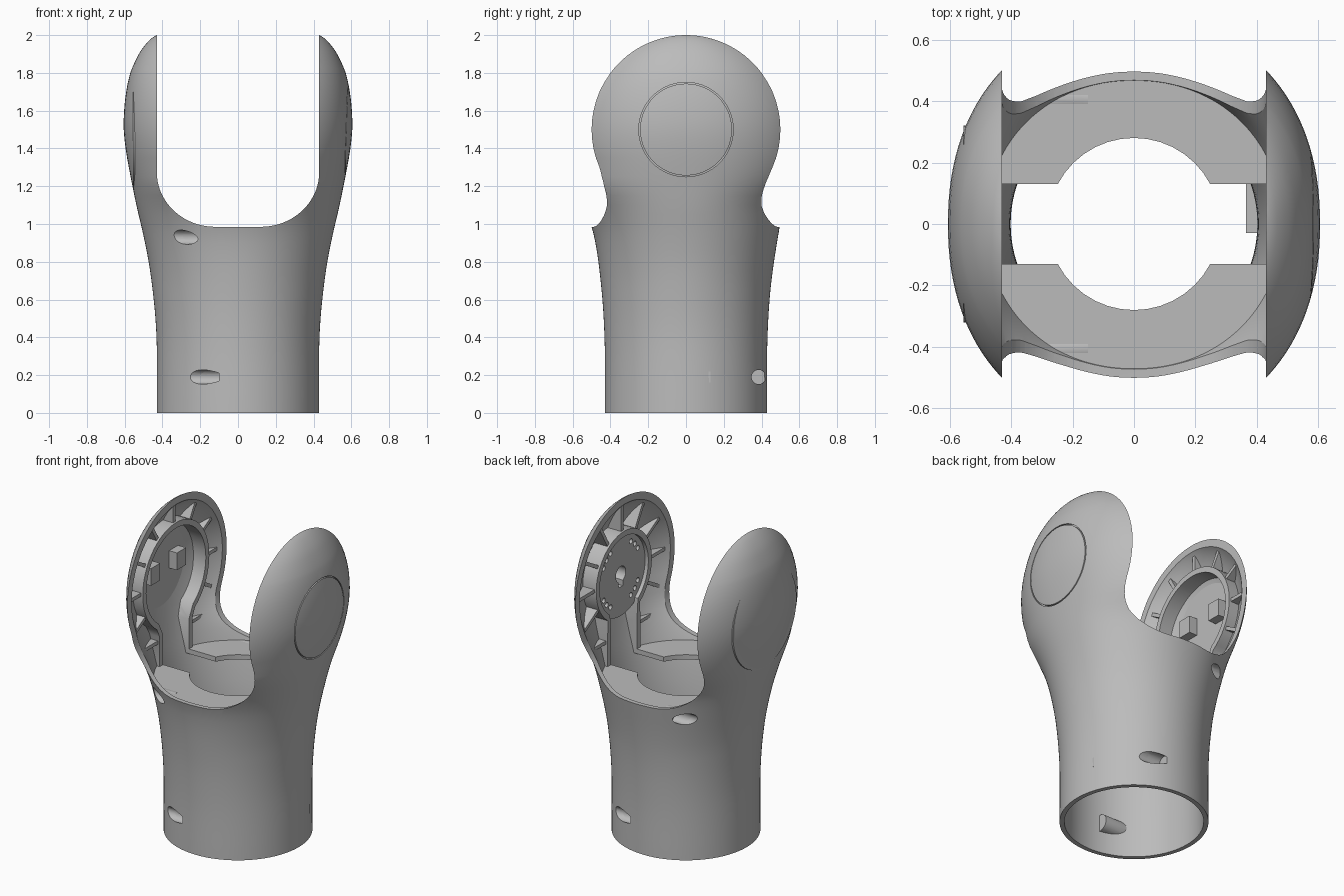
import bpy, bmesh, math
from mathutils import Vector, Matrix

if "Cube" in bpy.data.objects:
    bpy.data.objects.remove(bpy.data.objects["Cube"])

grey = bpy.data.materials.new("satin grey")
grey.use_nodes = True
grey.diffuse_color = (0.5, 0.5, 0.5, 1)
grey.node_tree.nodes["Principled BSDF"].inputs["Base Color"].default_value = (0.5, 0.5, 0.5, 1)

PIVOT = 1.5      # height of the joint axis
INNER = 0.43     # inner face of each prong
LIP = 0.985      # bottom of the slot between the prongs
POWER = 2.2      # roundness of the prong cross-section


def make(name, bm):
    bmesh.ops.recalc_face_normals(bm, faces=bm.faces)
    me = bpy.data.meshes.new(name)
    bm.to_mesh(me)
    bm.free()
    me.materials.append(grey)
    ob = bpy.data.objects.new(name, me)
    bpy.context.collection.objects.link(ob)
    return ob


def prism(bm, pts, lo, hi, axis):
    """Extrude a 2D outline along one axis."""
    place = {"x": lambda u, v, d: (d, u, v),
             "y": lambda u, v, d: (u, d, v),
             "z": lambda u, v, d: (u, v, d)}[axis]
    a, b = ([bm.verts.new(place(u, v, d)) for u, v in pts] for d in (lo, hi))
    bm.faces.new(a)
    bm.faces.new(b[::-1])
    for i in range(len(a)):
        j = (i + 1) % len(a)
        bm.faces.new((a[i], a[j], b[j], b[i]))


def prism_object(name, pts, lo, hi, axis):
    bm = bmesh.new()
    prism(bm, pts, lo, hi, axis)
    return make(name, bm)


def arc(r, start, end, n, cu=0, cv=0):
    angles = [math.radians(start + (end - start) * i / n) for i in range(n + 1)]
    return [(cu + r * math.cos(a), cv + r * math.sin(a)) for a in angles]


def box(y, z, w, h):
    return [(y - w, z - h), (y + w, z - h), (y + w, z + h), (y - w, z + h)]


def boolean(ob, other, op="DIFFERENCE"):
    mod = ob.modifiers.new("cut", "BOOLEAN")
    mod.object, mod.operation, mod.solver = other, op, "EXACT"
    bpy.context.view_layer.update()
    graph = bpy.context.evaluated_depsgraph_get()
    me = bpy.data.meshes.new_from_object(ob.evaluated_get(graph))
    ob.modifiers.clear()
    ob.data = me


def smooth(keys, z):
    """Cubic interpolation through (height, value) keys."""
    i = max(k for k in range(len(keys) - 1) if keys[k][0] <= z or k == 0)

    def slope(k):
        a, b = keys[max(k - 1, 0)], keys[min(k + 1, len(keys) - 1)]
        return (b[1] - a[1]) / (b[0] - a[0])
    (z0, v0), (z1, v1) = keys[i], keys[i + 1]
    h = z1 - z0
    t = (z - z0) / h
    return (v0 * (1 + 2 * t) * (1 - t) ** 2 + slope(i) * h * t * (1 - t) ** 2
            + v1 * t * t * (3 - 2 * t) + slope(i + 1) * h * t * t * (t - 1))


# Half width, front depth and back depth of the body by height
WIDTH = [(0, .43), (.35, .43), (.5, .437), (.65, .452), (.8, .473), (.95, .503), (1.1, .538),
         (1.3, .578), (1.4, .595), (1.5, .605), (1.6, .603), (1.7, .592), (1.8, .57),
         (1.9, .525), (1.95, .49), (1.985, .455), (2, .4305)]
LOW = [(0, .43), (.35, .43), (.65, .447), (.95, .49)]
FRONT = LOW + [(1.1, .55), (1.2, .62), (1.3, .647), (1.4, .665)]
BACK = LOW + [(1.1, .525), (1.2, .595), (1.3, .647), (1.4, .665)]


def loft(name, t, bottom=0.0, seg=128):
    """Body envelope, shrunk by t."""
    heights = [i * .05 for i in range(37)]
    heights += [PIVOT + .5 * math.sin(math.radians(a)) for a in range(40, 89, 4)]
    bm = bmesh.new()
    rings = []
    for z in heights:
        x = smooth(WIDTH, z)
        if z >= 1.3:
            w = math.sqrt(.25 - (z - PIVOT) ** 2)
            front = back = w / (1 - (INNER / x) ** POWER) ** (1 / POWER)
        else:
            front, back = smooth(FRONT, z), smooth(BACK, z)
        n = 2 + (POWER - 2) * min(max((z - .7) / .6, 0), 1)
        zz = z if z < PIVOT else PIVOT + (z - PIVOT) * (1 - t / .5)
        ring = []
        for i in range(seg):
            a = math.tau * i / seg
            c, s = math.cos(a), math.sin(a)
            depth = back if s > 0 else front
            ring.append(bm.verts.new((
                (x - t) * math.copysign(abs(c) ** (2 / n), c),
                (depth - t) * math.copysign(abs(s) ** (2 / n), s),
                zz if z > 0 else bottom)))
        rings.append(ring)
    for a, b in zip(rings, rings[1:]):
        for i in range(seg):
            j = (i + 1) % seg
            bm.faces.new((a[i], a[j], b[j], b[i]))
    bm.faces.new(rings[0][::-1])
    bm.faces.new(rings[-1])
    return make(name, bm)


# Main shell: hollow body with the U slot between two prongs
shell = loft("fork_shell", 0)
cavity = loft("cavity_cutter", .028, bottom=-.1)
limit = loft("limit_cutter", .012)
u = [(.43 - .31 * (1 - math.cos(a)), LIP + .29 * (1 - math.sin(a)))
     for a in [math.pi / 2 * i / 20 for i in range(21)]]
outline = [(INNER, 2.3)] + u + [(-x, z) for x, z in u[::-1]] + [(-INNER, 2.3)]
slot = prism_object("slot_cutter", outline, -1, 1, "y")
boolean(shell, cavity)
boolean(shell, slot)

# Thin round seam of the joint cover on one prong
ring_bm = bmesh.new()
outer, inner = arc(.25, 0, 360, 72, 0, PIVOT)[:-1], arc(.243, 0, 360, 72, 0, PIVOT)[:-1]
for i in range(72):
    j = (i + 1) % 72
    vs = [[ring_bm.verts.new((d, *p)) for p in (outer[i], outer[j], inner[j], inner[i])] for d in (.556, .7)]
    ring_bm.faces.new(vs[0])
    ring_bm.faces.new(vs[1])
    for k in (0, 2):
        ring_bm.faces.new((vs[0][k], vs[0][k + 1], vs[1][k + 1], vs[1][k]))
bmesh.ops.remove_doubles(ring_bm, verts=ring_bm.verts, dist=1e-5)
seam = make("seam_cutter", ring_bm)
boolean(shell, seam)

# Front and back shelves at the bottom of the slot
shelves = []
for name, s in (("front_shelf", -1), ("back_shelf", 1)):
    a0 = math.degrees(math.asin(.13 / .28))
    rim = [(.49 * math.cos(a), .478 * math.sin(a)) for a in
           [math.radians(16 + 148 * i / 40) for i in range(41)]]
    pts = rim + [(-.47, .13)] + arc(.28, 180 - a0, a0, 14) + [(.47, .13)]
    shelves.append(prism_object(name, [(x, s * y) for x, y in pts], .95, .98, "z"))

# Screw bores running sideways, each with a boss behind the wall
cutters = [cavity, limit, slot, seam]
for name, s, y, z, x0 in (("lower_front", -1, -.385, .19, .1), ("lower_back", 1, .385, .19, .1),
                          ("upper_front", -1, -.405, .93, .18), ("upper_back", -1, .405, .93, .18)):
    boss = prism_object(name + "_boss", arc(.052, 0, 360, 24, y, z)[:-1], s * (x0 - .03), s * .34, "x")
    bore = prism_object(name + "_bore", arc(.038, 0, 360, 24, y, z)[:-1], s * x0, s * .6, "x")
    boolean(boss, limit, "INTERSECT")
    for target in [shell, boss] + (shelves if z > .5 else []):
        boolean(target, bore)
    cutters.append(bore)


# Keyhole shaped wall, open towards the hollow body
def keyhole(r, leg):
    return [(leg, .95), (leg, 1.17)] + arc(r, -55, 235, 48, 0, PIVOT) + [(-leg, 1.17), (-leg, .95)]


for side, s, r in (("right", -1, .335), ("left", 1, .28)):
    wall = prism_object(side + "_keyhole_wall", keyhole(r, .165) + keyhole(r - .035, .13)[::-1],
                        s * .437, s * .65, "x")
    boolean(wall, limit, "INTERSECT")
    # Radial ribs between the wall and the rim
    bm = bmesh.new()
    for deg in range(-30, 211, 30):
        d = Vector((math.cos(math.radians(deg)), math.sin(math.radians(deg))))
        n = Vector((-d.y, d.x)) * .011
        c = Vector((0, PIVOT))
        a, b = c + d * (r - .01), c + d * .55
        prism(bm, [tuple(p) for p in (a + n, b + n, b - n, a - n)], s * .45, s * .65, "x")
    # Short ribs across the neck
    for y in (-1, 1):
        prism(bm, box(y * .3, 1.13, .15, .011), s * .45, s * .65, "x")
    ribs = make(side + "_ribs", bm)
    boolean(ribs, limit, "INTERSECT")

# Right pocket: flat floor with two blocks
prism_object("right_pocket_floor", arc(.32, 0, 360, 48, 0, PIVOT)[:-1], -.545, -.555, "x")
for name, y in (("front_block", -.13), ("back_block", .13)):
    prism_object(name, box(y, 1.54, .045, .055), -.55, -.49, "x")

# Left hub: mounting plate with a keyed centre hole and bolt holes
hub = prism_object("left_hub_plate", arc(.265, 0, 360, 64, 0, PIVOT)[:-1], .46, .6, "x")
boolean(hub, limit, "INTERSECT")
bm = bmesh.new()
prism(bm, arc(.05, -65, 245, 24, 0, PIVOT) + [(-.02, 1.42), (.02, 1.42)], .4, .54, "x")
for group in (45, 135, 225, 315):
    for off in (-14, 0, 14):
        a = math.radians(group + off)
        hole = arc(.016, 0, 360, 12, .2 * math.cos(a), PIVOT + .2 * math.sin(a))[:-1]
        prism(bm, hole, .4, .52, "x")
holes = make("hole_cutter", bm)
boolean(hub, holes)
cutters.append(holes)

# Small latch inside the lower tube
prism_object("inner_latch", box(.05, .19, .08, .03), .365, .412, "x")

for c in cutters:
    bpy.data.objects.remove(c)
for ob in bpy.context.scene.objects:
    ob.select_set(ob.type == "MESH")
bpy.context.view_layer.objects.active = shell
bpy.ops.object.shade_smooth_by_angle(angle=math.radians(32))
